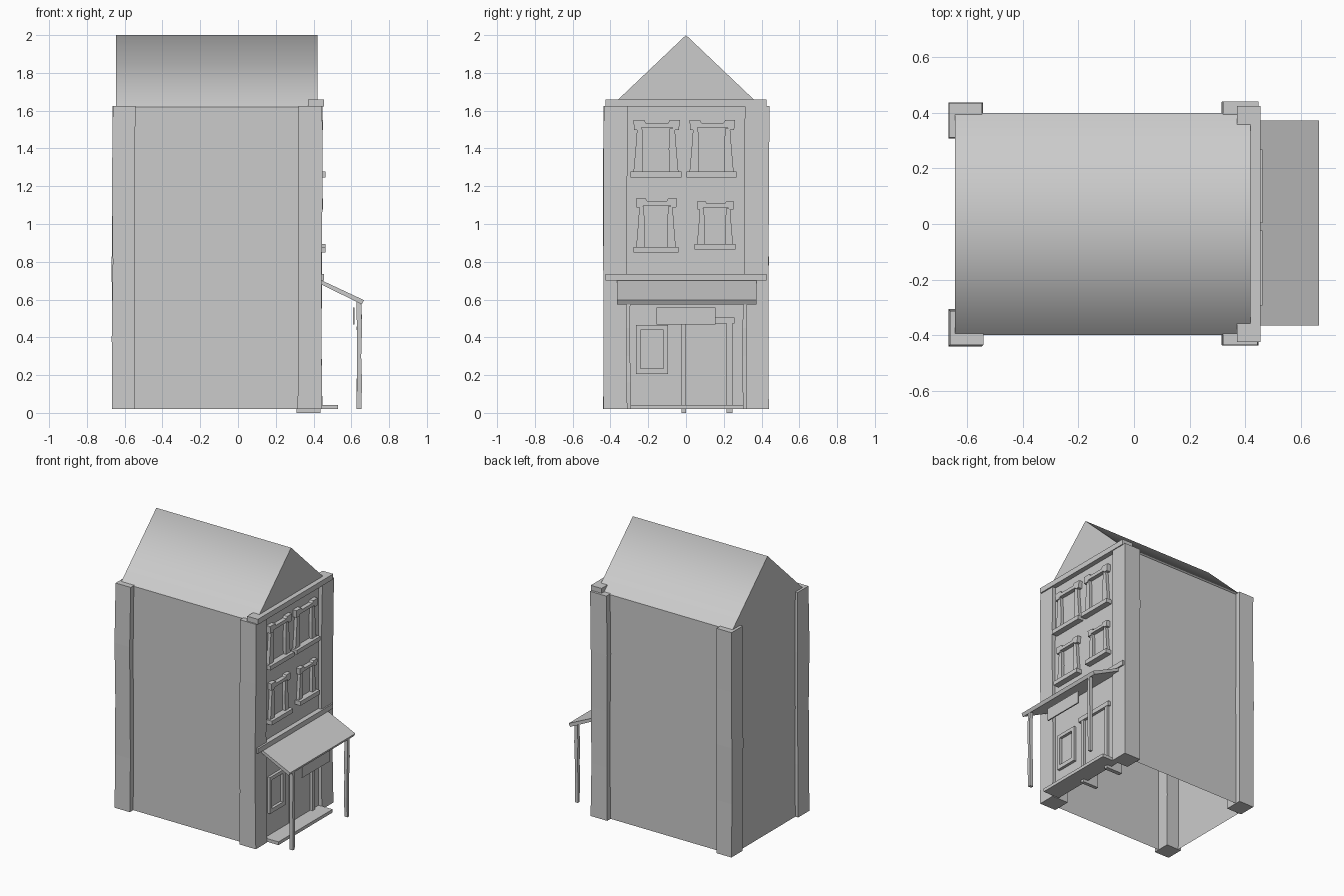
import bpy, bmesh, random

if "Cube" in bpy.data.objects:
    bpy.data.objects.remove(bpy.data.objects["Cube"])

random.seed(4)


def mesh_object(name, verts, faces, fix=True):
    me = bpy.data.meshes.new(name)
    me.from_pydata(verts, [], faces)
    if fix:
        bm = bmesh.new()
        bm.from_mesh(me)
        bmesh.ops.recalc_face_normals(bm, faces=bm.faces)
        bm.to_mesh(me)
        bm.free()
    ob = bpy.data.objects.new(name, me)
    bpy.context.collection.objects.link(ob)
    return ob


def loft(name, rings):
    # closed solid through rings of equal point count
    n = len(rings[0])
    verts = [p for r in rings for p in r]
    faces = [list(range(n)), list(range(len(verts) - n, len(verts)))]
    for k in range(len(rings) - 1):
        for i in range(n):
            j = (i + 1) % n
            faces.append([k * n + i, k * n + j, (k + 1) * n + j, (k + 1) * n + i])
    return mesh_object(name, verts, faces)


def box(name, x, y, z):
    return loft(name, [[(x[0], y[0], h), (x[1], y[0], h), (x[1], y[1], h), (x[0], y[1], h)] for h in z])


def plate(name, outline, x0, x1):
    # (y, z) outline extruded along x
    return loft(name, [[(x, y, z) for y, z in outline] for x in (x0, x1)])


def wobbly_post(name, x, y, zs, amount):
    rings = []
    for i, z in enumerate(zs):
        a, b, c, d = [random.uniform(-amount, amount) for _ in range(4)]
        rings.append([(x[0] + a, y[0] + c, z), (x[1] + b, y[0] + c, z),
                      (x[1] + b, y[1] + d, z), (x[0] + a, y[1] + d, z)])
    return loft(name, rings)


# House walls, open underneath, with gabled ends
X0, X1, W, Z0, Z1, TOP = -0.645, 0.42, 0.4, 0.02, 1.62, 2.0
section = [(-W, Z0), (-W, Z1), (0, TOP), (W, Z1), (W, Z0)]
pts = [(x, y, z) for x in (X0, X1) for y, z in section]
mesh_object("walls", pts, [[4, 3, 2, 1, 0], [5, 6, 7, 8, 9], [0, 1, 6, 5], [3, 4, 9, 8]])

# Roof slopes, softly shaded over the ridge
roof = mesh_object("roof", [pts[i] for i in (1, 2, 3, 6, 7, 8)], [[0, 3, 4, 1], [1, 4, 5, 2]], False)
for p in roof.data.polygons:
    p.use_smooth = True

# Corner pillars, slightly uneven
for side, s in (("left", -1), ("right", 1)):
    ys = sorted((s * 0.31, s * 0.438))
    for end, xs in (("back", (-0.665, -0.545)), ("front", (0.317, 0.445))):
        wobbly_post(f"{end}_{side}_pillar", xs, ys, [0.02, 0.4, 0.8, 1.2, 1.625], 0.004)

# Facade beams
box("top_beam", (0.37, 0.455), (-0.425, 0.425), (1.622, 1.66))
box("middle_beam", (0.38, 0.455), (-0.425, 0.425), (0.70, 0.735))

# Upper windows: lintel with raised ends, flared jambs, deep sill
LINTEL = [(.06, 1), (.27, 1), (.3, .95), (.74, .95), (.77, 1), (.97, 1),
          (.95, .83), (.84, .83), (.82, .87), (.22, .87), (.2, .83), (.07, .83)]
JAMB = [(.13, .85), (.23, .85), (.25, .5), (.24, .1), (.06, .1), (.1, .5)]
windows = [(-0.294, -0.024, 1.247, 1.55), (0.003, 0.268, 1.247, 1.55),
           (-0.278, -0.04, 0.849, 1.135), (0.045, 0.262, 0.865, 1.12)]
for i, (ya, yb, za, zb) in enumerate(windows):
    def place(shape):
        return [(ya + u * (yb - ya), za + v * (zb - za)) for u, v in shape]
    plate(f"window_{i}_lintel", place(LINTEL), 0.40, 0.449)
    plate(f"window_{i}_left_jamb", place(JAMB), 0.40, 0.442)
    plate(f"window_{i}_right_jamb", place([(1 - u, v) for u, v in JAMB]), 0.40, 0.442)
    box(f"window_{i}_sill", (0.40, 0.463), (ya, yb), (za, za + 0.03))

# Ground floor window frame
for name, ys, zs in (("bottom", (-0.265, -0.095), (0.205, 0.235)), ("top", (-0.265, -0.095), (0.44, 0.465)),
                     ("left", (-0.265, -0.242), (0.235, 0.44)), ("right", (-0.12, -0.095), (0.235, 0.44))):
    box(f"shop_window_{name}", (0.40, 0.44), ys, zs)

# Door frame
box("door_left_jamb", (0.31, 0.437), (-0.025, 0.0), (0.0, 0.475))
box("door_right_jamb", (0.31, 0.437), (0.215, 0.245), (0.0, 0.475))
box("door_header", (0.31, 0.44), (-0.05, 0.258), (0.472, 0.504))

# Doorstep
box("doorstep", (0.40, 0.53), (-0.30, 0.31), (0.02, 0.043))

# Sloping awning with two posts and a hanging board
profile = [(0.42, 0.69), (0.655, 0.575), (0.667, 0.597), (0.42, 0.712)]
loft("awning", [[(x, y, z) for x, z in profile] for y in (-0.365, 0.372)])
for side, y in (("left", -0.305), ("right", 0.312)):
    wobbly_post(f"awning_{side}_post", (0.63, 0.654), (y - 0.011, y + 0.011),
                [0.02, 0.16, 0.3, 0.45, 0.588], 0.003)
box("hanging_board", (0.608, 0.617), (-0.155, 0.157), (0.468, 0.558))
